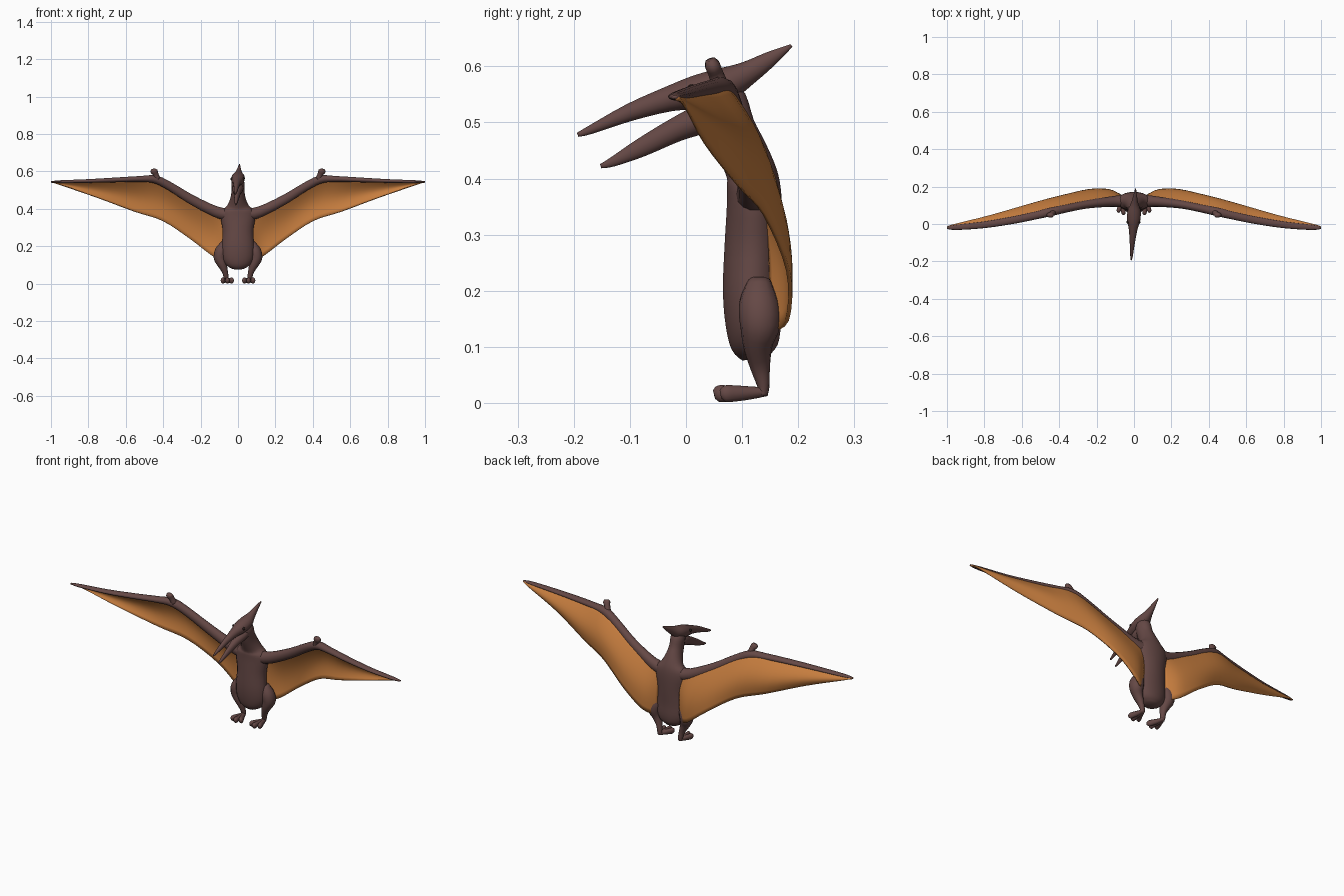
import bpy, bmesh, math
from mathutils import Vector


def material(name, rgb):
    m = bpy.data.materials.new(name)
    m.diffuse_color = (*rgb, 1)
    return m


BROWN = material("brown_skin", (0.13, 0.065, 0.06))
ORANGE = material("orange_membrane", (0.58, 0.21, 0.05))
DARK = material("dark_eye", (0.02, 0.012, 0.01))


def finish(name, bm, mat, mirror=False):
    bmesh.ops.recalc_face_normals(bm, faces=bm.faces)
    me = bpy.data.meshes.new(name)
    bm.to_mesh(me)
    bm.free()
    me.materials.append(mat)
    for p in me.polygons:
        p.use_smooth = True
    ob = bpy.data.objects.new(name, me)
    bpy.context.collection.objects.link(ob)
    if mirror:
        ob.modifiers.new("mirror", 'MIRROR')
    return ob


def smooth_path(pts, steps):
    """Catmull-Rom resampling of tuples of any length."""
    out = []
    for i in range(len(pts) - 1):
        p = [pts[max(i - 1, 0)], pts[i], pts[i + 1], pts[min(i + 2, len(pts) - 1)]]
        for k in range(steps):
            t = k / steps
            out.append([0.5 * (2 * b + (c - a) * t + (2 * a - 5 * b + 4 * c - d) * t * t
                               + (3 * b - a - 3 * c + d) * t ** 3) for a, b, c, d in zip(*p)])
    return out + [list(pts[-1])]


def tube(name, pts, ref='X', mirror=False, sides=14, steps=3, mat=BROWN):
    """Loft of ellipses: points are (x, y, z, radius along ref, other radius)."""
    axis = Vector((1, 0, 0)) if ref == 'X' else Vector((0, 1, 0))
    path = smooth_path(pts, steps)
    pos = [Vector(p[:3]) for p in path]
    bm = bmesh.new()
    rings = []
    for i, p in enumerate(path):
        t = (pos[min(i + 1, len(pos) - 1)] - pos[max(i - 1, 0)]).normalized()
        s = (axis - t * axis.dot(t)).normalized()
        u = t.cross(s)
        rings.append([bm.verts.new(pos[i] + s * p[3] * math.cos(a) + u * p[4] * math.sin(a))
                      for a in (2 * math.pi * k / sides for k in range(sides))])
    for r, q in zip(rings, rings[1:]):
        for k in range(sides):
            j = (k + 1) % sides
            bm.faces.new((r[k], r[j], q[j], q[k]))
    bm.faces.new(rings[0])
    bm.faces.new(rings[-1])
    return finish(name, bm, mat, mirror)


# Body and neck
tube("body", [
    (0, .125, .08, .03, .025), (0, .122, .1, .065, .042), (0, .12, .14, .085, .05),
    (0, .117, .2, .087, .052), (0, .12, .28, .082, .052), (0, .122, .35, .092, .05),
    (0, .12, .39, .088, .048), (0, .115, .415, .06, .045), (0, .1, .45, .043, .044),
    (0, .082, .49, .035, .042), (0, .068, .54, .035, .04), (0, .06, .565, .02, .025)], sides=18)


# Head with crest and open beak, turned slightly to one side
def turned(rows):
    return [(.06 * (y - .05), y, z, a, b) for y, z, a, b in rows]


tube("head_and_crest", turned([
    (-.193, .478, .003, .004), (-.17, .487, .007, .008), (-.1, .518, .014, .016),
    (-.03, .542, .023, .023), (.02, .554, .035, .031), (.07, .568, .035, .031),
    (.11, .588, .02, .022), (.15, .613, .01, .014), (.188, .637, .003, .003)]))
tube("lower_jaw", turned([
    (-.152, .422, .003, .004), (-.13, .43, .007, .009), (-.08, .455, .012, .017),
    (-.02, .486, .02, .022), (.03, .507, .03, .027), (.07, .52, .028, .025)]))

# Eyes
for side in (-1, 1):
    bm = bmesh.new()
    bmesh.ops.create_uvsphere(bm, u_segments=10, v_segments=6, radius=.008)
    bmesh.ops.translate(bm, verts=bm.verts, vec=(side * .03 - .003, .01, .56))
    finish("eye", bm, DARK)

# Wing arm and long finger
tube("wing_arm", [
    (.05, .122, .37, .035, .035), (.12, .12, .385, .028, .03), (.25, .105, .45, .022, .026),
    (.36, .083, .518, .021, .023), (.44, .066, .557, .023, .022), (.52, .047, .56, .021, .016),
    (.65, .02, .555, .02, .013), (.8, -.004, .549, .018, .01), (.95, -.018, .546, .014, .007),
    (1.0, -.02, .545, .006, .003)], ref='Y', mirror=True)
tube("wing_claw", [
    (.432, .062, .56, .017, .017), (.44, .054, .585, .015, .014),
    (.449, .047, .602, .02, .014), (.452, .043, .612, .012, .009)], mirror=True, sides=10)

# Wing membrane: leading edge, trailing edge, backward bulge per station
stations = smooth_path([
    (.06, .13, .39, .07, .145, .125, .012),
    (.13, .13, .40, .135, .18, .147, .022),
    (.25, .115, .46, .25, .182, .235, .022),
    (.44, .075, .562, .40, .14, .335, .03),
    (.60, .035, .56, .55, .095, .385, .032),
    (.80, .0, .551, .75, .035, .46, .024),
    (.96, -.016, .547, .94, .0, .525, .006),
    (1.0, -.02, .546, .997, -.014, .541, .0)], 4)
CHORD = 10
bm = bmesh.new()
grid = []
for s in stations:
    lead, trail = Vector(s[:3]), Vector(s[3:6])
    grid.append([bm.verts.new(lead.lerp(trail, v / CHORD)
                              + Vector((0, s[6] * math.sin(math.pi * v / CHORD), 0)))
                 for v in range(CHORD + 1)])
for r, q in zip(grid, grid[1:]):
    for k in range(CHORD):
        bm.faces.new((r[k], r[k + 1], q[k + 1], q[k]))
wing = finish("wing_membrane", bm, ORANGE, True)
solid = wing.modifiers.new("thickness", 'SOLIDIFY')
solid.thickness = .007
solid.offset = 0

# Legs
tube("leg", [
    (.075, .13, .22, .015, .02), (.088, .13, .18, .033, .035), (.096, .132, .14, .034, .036),
    (.085, .128, .105, .026, .027), (.07, .132, .065, .016, .018),
    (.063, .138, .03, .013, .011), (.062, .136, .014, .011, .009)], mirror=True, sides=12)

# Feet: three toes each
for name, x, y in (("inner_toe", .032, .062), ("middle_toe", .056, .05), ("outer_toe", .082, .062)):
    mid = .062 + (x - .062) * .75
    tube(name, [
        (.062, .144, .02, .009, .008), (.062 + (x - .062) * .3, .115, .018, .012, .012),
        (mid, y + .025, .017, .012, .015), (x, y + .008, .0165, .011, .0155),
        (x, y, .015, .006, .008)], mirror=True, sides=10)
